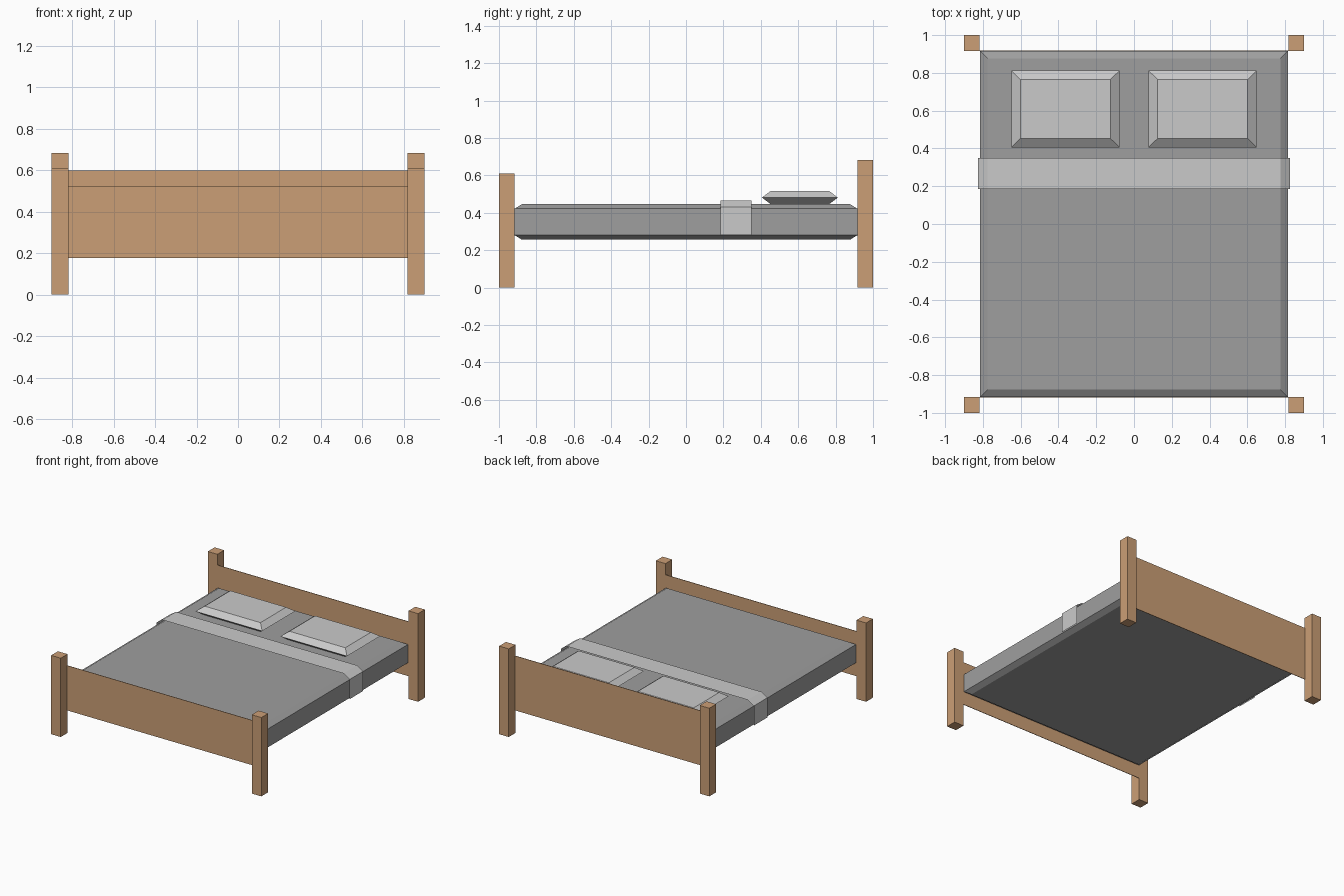
import bpy, bmesh

cube = bpy.data.objects.get("Cube")
if cube:
    bpy.data.objects.remove(cube, do_unlink=True)


def material(name, r, g, b):
    m = bpy.data.materials.new(name)
    m.use_nodes = True
    m.diffuse_color = (r, g, b, 1)
    m.node_tree.nodes["Principled BSDF"].inputs["Base Color"].default_value = (r, g, b, 1)
    return m


WOOD = material("warm wood", 0.60, 0.345, 0.18)
GREY = material("mattress grey", 0.345, 0.345, 0.345)
PALE = material("pale linen", 0.59, 0.59, 0.59)


def finish(name, bm, mat):
    mesh = bpy.data.meshes.new(name)
    bm.to_mesh(mesh)
    bm.free()
    mesh.materials.append(mat)
    obj = bpy.data.objects.new(name, mesh)
    bpy.context.collection.objects.link(obj)
    return obj


def stack(name, cx, cy, levels, mat):
    """Closed solid from stacked rectangles: (half width, half depth, z)."""
    bm = bmesh.new()
    rings = [[bm.verts.new((cx + sx * hx, cy + sy * hy, z))
              for sx, sy in ((-1, -1), (1, -1), (1, 1), (-1, 1))]
             for hx, hy, z in levels]
    for a, b in zip(rings, rings[1:]):
        for i in range(4):
            j = (i + 1) % 4
            bm.faces.new((a[i], a[j], b[j], b[i]))
    bm.faces.new(rings[0][::-1])
    bm.faces.new(rings[-1])
    return finish(name, bm, mat)


# Posts and thin end boards: (name, direction in y, post height, board top)
for end, sy, post_top, board_top in (("foot", -1, 0.61, 0.523), ("head", 1, 0.682, 0.598)):
    for side, sx in (("left", 1), ("right", -1)):
        stack(f"{end}_post_{side}", sx * 0.859, sy * 0.9585,
              [(0.041, 0.0415, 0), (0.041, 0.0415, post_top)], WOOD)
    stack(f"{end}board", 0, sy * 0.9195,
          [(0.82, 0.002, 0.176), (0.82, 0.002, board_top)], WOOD)

# Mattress with chamfered top and bottom edges
stack("mattress", 0, 0, [(0.775, 0.877, 0.256), (0.815, 0.916, 0.28),
                         (0.815, 0.916, 0.422), (0.775, 0.877, 0.446)], GREY)

# Pillows, widest at mid height
for side, sx in (("left", 1), ("right", -1)):
    stack(f"pillow_{side}", sx * 0.363, 0.609,
          [(0.239, 0.157, 0.447), (0.286, 0.203, 0.481), (0.239, 0.157, 0.516)], PALE)

# Folded sheet band draped across the mattress
bm = bmesh.new()
profile = [(-0.826, 0.28), (-0.826, 0.432), (-0.775, 0.465),
           (0.775, 0.465), (0.826, 0.432), (0.826, 0.28)]
rows = [[bm.verts.new((x, y, z)) for y in (0.185, 0.35)] for x, z in profile]
for a, b in zip(rows, rows[1:]):
    bm.faces.new((a[0], b[0], b[1], a[1]))
finish("folded_sheet_band", bm, PALE)
